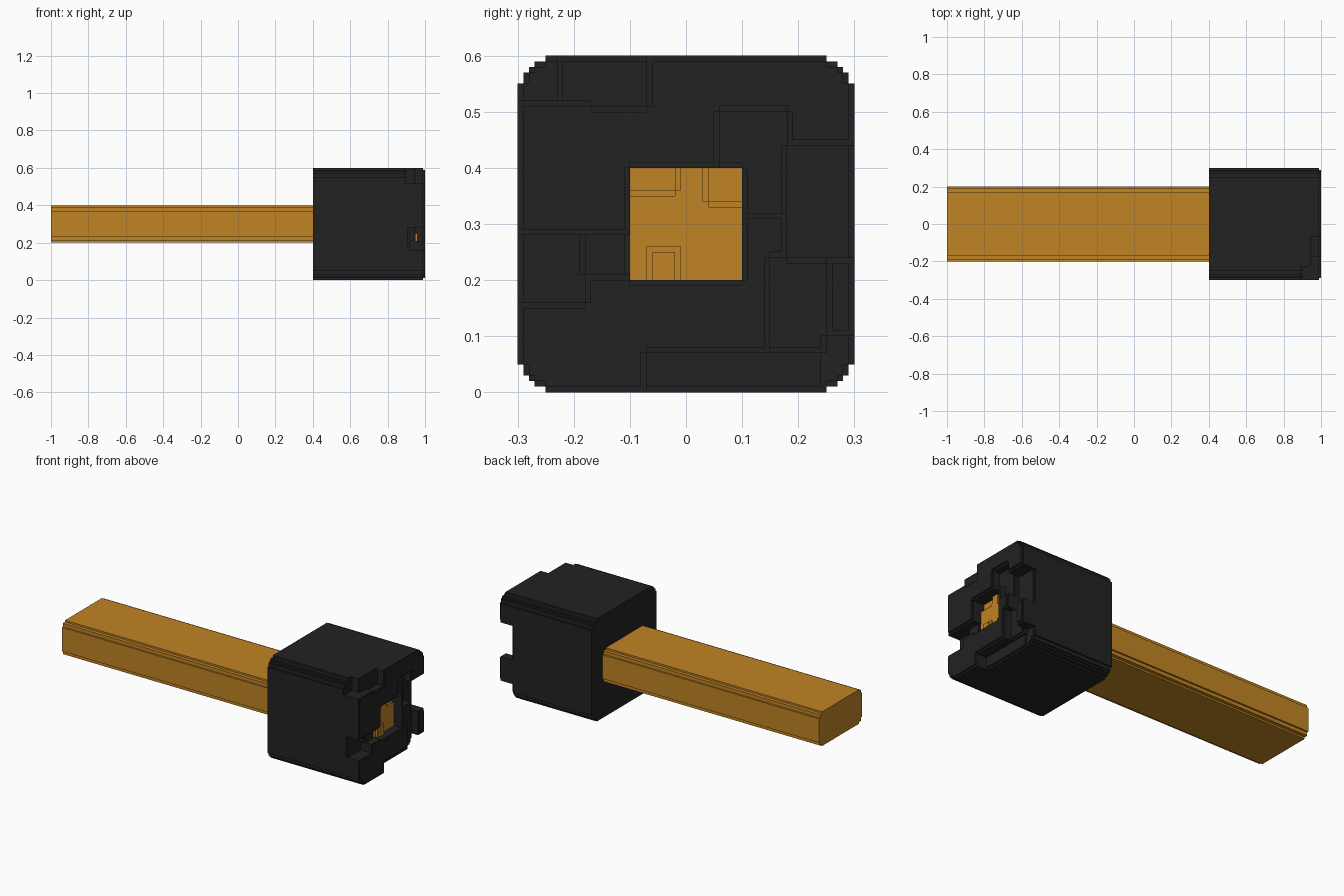
import bpy, bmesh

if "Cube" in bpy.data.objects:
    bpy.data.objects.remove(bpy.data.objects["Cube"])

def material(name, rgb):
    m = bpy.data.materials.new(name)
    m.diffuse_color = (*rgb, 1)
    m.use_nodes = True
    m.node_tree.nodes["Principled BSDF"].inputs["Base Color"].default_value = m.diffuse_color
    return m

wood = material("orange_wood", (0.53, 0.23, 0.017))
black = material("charcoal_black", (0.016, 0.016, 0.016))

def finish(bm, name, mats):
    bmesh.ops.remove_doubles(bm, verts=bm.verts, dist=1e-5)
    me = bpy.data.meshes.new(name)
    bm.to_mesh(me)
    bm.free()
    for m in mats:
        me.materials.append(m)
    ob = bpy.data.objects.new(name, me)
    bpy.context.collection.objects.link(ob)
    return ob

# Handle: stepped-corner bar extruded along x
corner = [(.20, .07), (.19, .07), (.19, .09), (.17, .09), (.17, .10)]
ring = corner + [(-y, z) for y, z in reversed(corner)]
ring += [(-y, -z) for y, z in ring]
bm = bmesh.new()
f = bm.faces.new([bm.verts.new((-1, y, .3 + z)) for y, z in ring])
new = bmesh.ops.extrude_face_region(bm, geom=[f], use_keep_orig=True)["geom"]
bmesh.ops.translate(bm, vec=(1.4, 0, 0),
                    verts=[v for v in new if isinstance(v, bmesh.types.BMVert)])
bmesh.ops.recalc_face_normals(bm, faces=bm.faces)
finish(bm, "handle", [wood])

# Head: block of small columns along x, whose ends form the chipped face
# chips in hundredths: y0, y1, z0, z1, x of the floor
CHIPS = [
    (-30, -23, 52, 60, 90), (-23, -17, 52, 60, 95), (-17, -7, 51, 60, 95),   # top chip
    (-30, -18, 16, 28, 92), (-19, -10, 21, 28, 95),                          # left chip
    (18, 30, 24, 44, 92), (6, 18, 40, 50, 95), (11, 18, 32, 41, 95),         # right chip
    (15, 25, 7, 24, 95), (-7, 25, 0, 7, 93), (25, 30, 0, 10, 92),            # bottom chip
    (-10, 10, 20, 40, 94),                                                   # wooden core
    (-10, -2, 36, 40, 92), (4, 10, 34, 40, 92), (-7, -1, 20, 26, 96),        # core steps
]
INSET = [5, 3, 2, 1, 1]      # stepped rounding of the long edges

def inside(y, z):
    dy, dz = min(y + 30, 29 - y), min(z, 59 - z)
    if min(dy, dz) < 0:
        return False
    return dz >= 5 or dy >= INSET[dz]

def raw(y, z):
    if not inside(y, z):
        return 40
    x = 100
    for y0, y1, z0, z1, floor in CHIPS:
        if y0 <= y < y1 and z0 <= z < z1:
            x = floor
    return x

SIDES = [(1, 0), (-1, 0), (0, 1), (0, -1)]

def height(y, z):
    """Column end, with every exposed rim lowered by one step."""
    h = raw(y, z)
    if h > 40 and any(raw(y + a, z + b) < h for a, b in SIDES):
        h -= 1
    return h

H = {(y, z): height(y, z) for y in range(-31, 31) for z in range(-1, 61)}
bm = bmesh.new()

def quad(pts, mat):
    face = bm.faces.new([bm.verts.new((x / 100, y / 100, z / 100)) for x, y, z in pts])
    face.material_index = mat

for (y, z), h in H.items():
    if h == 40:
        continue
    mat = 1 if -10 <= y < 10 and 20 <= z < 40 else 0
    quad([(h, y, z), (h, y + 1, z), (h, y + 1, z + 1), (h, y, z + 1)], mat)
    quad([(40, y, z), (40, y, z + 1), (40, y + 1, z + 1), (40, y + 1, z)], 0)
    # side walls down to each lower neighbour
    for (a, b), (p, q) in zip(SIDES, [((1, 0), (1, 1)), ((0, 1), (0, 0)),
                                      ((1, 1), (0, 1)), ((0, 0), (1, 0))]):
        low = H[y + a, z + b]
        if low < h:
            P, Q = (y + p[0], z + p[1]), (y + q[0], z + q[1])
            quad([(low, *P), (low, *Q), (h, *Q), (h, *P)], mat)
finish(bm, "head", [black, wood])
